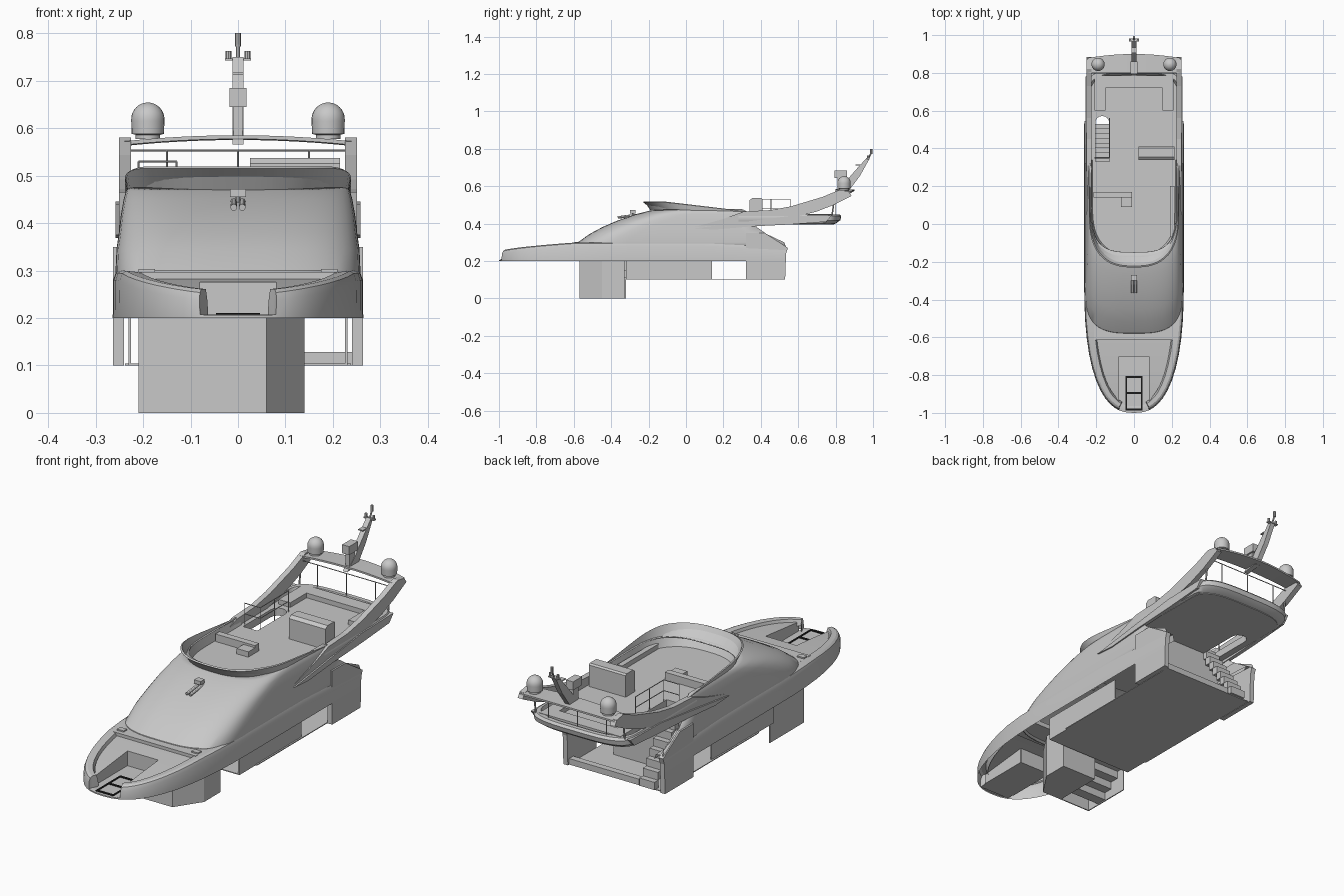
import bpy, bmesh, math
from mathutils import Vector

old = bpy.data.objects.get("Cube")
if old:
    bpy.data.objects.remove(old, do_unlink=True)


def material(name, v):
    m = bpy.data.materials.new(name)
    m.use_nodes = True
    m.diffuse_color = (v, v, v, 1)
    m.node_tree.nodes["Principled BSDF"].inputs["Base Color"].default_value = (v, v, v, 1)
    return m


GREY = material("light grey", 0.58)
BLACK = material("black trim", 0.01)


def finish(name, bm, mat=GREY, smooth=True):
    bmesh.ops.recalc_face_normals(bm, faces=bm.faces)
    me = bpy.data.meshes.new(name)
    bm.to_mesh(me)
    bm.free()
    me.materials.append(mat)
    ob = bpy.data.objects.new(name, me)
    bpy.context.collection.objects.link(ob)
    if smooth:
        bpy.ops.object.select_all(action="DESELECT")
        ob.select_set(True)
        bpy.context.view_layer.objects.active = ob
        bpy.ops.object.shade_smooth_by_angle(angle=math.radians(30))
    return ob


def box(name, x0, x1, y0, y1, z0, z1, mat=GREY):
    return prism(name, [(x0, y0), (x1, y0), (x1, y1), (x0, y1)], z0, z1, "z", mat)


def prism(name, pts, lo, hi, axis="z", mat=GREY):
    """Extrude a 2D outline: (x, y) along z, or (y, z) along x."""
    bm = bmesh.new()
    place = (lambda p: (p[0], p[1], lo)) if axis == "z" else (lambda p: (lo, p[0], p[1]))
    face = bm.faces.new([bm.verts.new(place(p)) for p in pts])
    ext = bmesh.ops.extrude_face_region(bm, geom=[face])
    vec = Vector((0, 0, hi - lo)) if axis == "z" else Vector((hi - lo, 0, 0))
    bmesh.ops.translate(bm, vec=vec, verts=[g for g in ext["geom"] if isinstance(g, bmesh.types.BMVert)])
    return finish(name, bm, mat, False)


def loft(name, rows, thick=0, closed=False):
    bm = bmesh.new()
    grid = [[bm.verts.new(p) for p in r] for r in rows]
    n = len(rows[0])
    for a, b in zip(grid, grid[1:]):
        for i in range(n if closed else n - 1):
            j = (i + 1) % n
            bm.faces.new((a[i], a[j], b[j], b[i]))
    ob = finish(name, bm)
    if thick:
        mod = ob.modifiers.new("thickness", "SOLIDIFY")
        mod.thickness, mod.offset = thick, -1
    return ob


def bar(name, a, b, r, sides=8):
    a, b = Vector(a), Vector(b)
    bm = bmesh.new()
    rot = (b - a).to_track_quat("Z", "Y").to_matrix().to_4x4()
    rot.translation = (a + b) / 2
    bmesh.ops.create_cone(bm, cap_ends=True, segments=sides, radius1=r, radius2=r,
                          depth=(b - a).length, matrix=rot)
    return finish(name, bm)


def lathe(name, profile, x, y, n=24):
    rows = [[(x + r * math.cos(2 * math.pi * i / n), y + r * math.sin(2 * math.pi * i / n), z)
             for i in range(n)] for r, z in profile]
    return loft(name, rows, closed=True)


ANGLES = [0, 5, 9, 13, 13.4, 18, 24, 30, 37, 45, 53, 61, 69, 77, 84, 90]


def contour(z, front, w, aft, depth, n, flip=1):
    """U-shaped plan outline, rounded at the front; z is a number or a function."""
    base = front + depth
    half = []
    for a in ANGLES:
        s, c = math.sin(math.radians(a)), max(0, math.cos(math.radians(a)))
        half.append((w * s ** (2 / n), base - depth * c ** (2 / n)))
    half += [(w, base + (aft - base) * k / 6) for k in range(1, 7)]
    line = [(-x, y) for x, y in reversed(half[1:])] + half
    return [(x, y * flip, z(x / w, y) if callable(z) else z) for x, y in line]


def rim(y):
    t = min(1, max(0, (y + 1) / 0.42))
    return 0.25 + 0.05 * t ** 0.6 - 0.05 * max(0, y - 0.1)


# Hull band with a broad raised bow rim, notched at the centre for the anchor well
def rim_row(drop, low):
    return lambda u, y: low if abs(u) < 0.306 and y < -0.9 else rim(y) - drop


loft("hull_band", [
    contour(0.2, -1, 0.264, 0.53, 0.7, 2.5),
    contour(rim_row(0.02, 0.206), -1, 0.263, 0.535, 0.7, 2.5),
    contour(rim_row(0.005, 0.207), -0.993, 0.258, 0.535, 0.7, 2.5),
    contour(rim_row(0, 0.207), -0.982, 0.248, 0.535, 0.69, 2.5),
    contour(rim_row(0.003, 0.207), -0.965, 0.218, 0.535, 0.67, 2.5),
    contour(rim_row(0.03, 0.203), -0.955, 0.207, 0.53, 0.655, 2.5)])


# Foredeck and anchor well
def deck_half(y):
    return max(0.082, 0.21 * (1 - (max(0, -0.3 - y) / 0.655) ** 2.5) ** 0.4)


fore = [-0.945 + 0.245 * i / 8 for i in range(9)]
for s, side in ((1, "left"), (-1, "right")):
    loft("foredeck_" + side, [[(s * 0.08, y, rim(y) - 0.015), (s * deck_half(y), y, rim(y) - 0.015)] for y in fore])
    prism("well_wall_" + side, [(-0.95, 0.203), (-0.7, 0.203), (-0.7, 0.276), (-0.95, 0.249)],
          s * 0.08, s * 0.084, "x")
    box("deck_cleat_" + side, s * 0.175, s * 0.21, -0.595, -0.57, 0.295, 0.303)
loft("foredeck_aft", [[(-deck_half(y), y, rim(y) - 0.015), (deck_half(y), y, rim(y) - 0.015)]
                      for y in (-0.7, -0.65, -0.6, -0.55, -0.5)])
box("cabin_step", -0.212, 0.212, -0.615, -0.48, 0.275, 0.297)
box("well_floor", -0.08, 0.08, -0.985, -0.7, 0.203, 0.207)
box("well_back", -0.08, 0.08, -0.702, -0.697, 0.203, 0.276)
for y in (-0.982, -0.895, -0.81):
    box("hatch_crossbar", -0.046, 0.046, y - 0.006, y + 0.006, 0.207, 0.21, BLACK)
for x in (-0.042, 0.042):
    box("hatch_side", x - 0.004, x + 0.004, -0.982, -0.81, 0.207, 0.21, BLACK)

# Cabin shell, with sloping windscreen and raked aft edge: height, front, half width, aft
SHELL = [(0.265, -0.59, 0.258, 0.54), (0.3, -0.578, 0.258, 0.525), (0.345, -0.515, 0.256, 0.43),
         (0.38, -0.45, 0.251, 0.38), (0.415, -0.37, 0.247, 0.36), (0.45, -0.27, 0.241, 0.34),
         (0.468, -0.2, 0.236, 0.32), (0.477, -0.15, 0.228, 0.3)]
loft("cabin_shell", [contour(z, f, w, a, 0.25, 3.2) for z, f, w, a in SHELL], 0.006)


# Flared coaming round the flybridge
def slope(z):
    return lambda u, y: z - 0.1 * max(0, y + 0.12) * (z - 0.4) / 0.1


loft("flybridge_coaming", [
    contour(slope(0.468), -0.17, 0.231, 0.34, 0.25, 2.6),
    contour(slope(0.515), -0.23, 0.238, 0.34, 0.28, 2.6),
    contour(slope(0.519), -0.222, 0.234, 0.34, 0.28, 2.6),
    contour(0.425, -0.16, 0.218, 0.34, 0.25, 2.6)])

# Flybridge floor with a round-ended stair opening
outline = contour(0, -0.165, 0.222, 0.3, 0.25, 2.6) + contour(0, -0.79, 0.236, -0.32, 0.12, 3.5, -1)[::-1]
floor = prism("flybridge_floor", [p[:2] for p in outline], 0.395, 0.43)
arc = [(-0.168 + 0.037 * math.cos(k * math.pi / 8), 0.535 + 0.037 * math.sin(k * math.pi / 8)) for k in range(9)]
cutter = prism("stair_cutter", [(-0.205, 0.33), (-0.131, 0.33)] + arc, 0.3, 0.5)
cut = floor.modifiers.new("stair_opening", "BOOLEAN")
cut.operation, cut.object, cut.solver = "DIFFERENCE", cutter, "EXACT"
graph = bpy.context.evaluated_depsgraph_get()
opened = bpy.data.meshes.new_from_object(floor.evaluated_get(graph))
floor.modifiers.clear()
floor.data = opened
bpy.data.objects.remove(cutter, do_unlink=True)

# Aft overhang bulwark
loft("aft_bulwark", [contour(z, f, w, -0.28, 0.12, 3.5, -1) for z, f, w in (
    (0.395, -0.77, 0.232), (0.4, -0.8, 0.246), (0.418, -0.825, 0.254), (0.44, -0.83, 0.252),
    (0.45, -0.82, 0.247), (0.45, -0.8, 0.236), (0.425, -0.785, 0.23))])

# Side wings, lips and stern quarters
WING = [(0.05, 0.383), (0.2, 0.425), (0.31, 0.465), (0.45, 0.472), (0.56, 0.492), (0.73, 0.543), (0.82, 0.58),
        (0.87, 0.572), (0.885, 0.548), (0.79, 0.5), (0.7, 0.465), (0.6, 0.44), (0.35, 0.4)]
LIP = [(0.05, 0.375), (0.3, 0.408), (0.55, 0.44), (0.78, 0.445), (0.75, 0.41), (0.55, 0.395), (0.35, 0.385), (0.15, 0.368)]
for s, side in ((1, "left"), (-1, "right")):
    prism("arch_wing_" + side, WING, s * 0.225, s * 0.251, "x")
    prism("side_lip_" + side, LIP, s * 0.24, s * 0.258, "x")
    prism("stern_quarter_" + side, [(0.32, 0.1), (0.53, 0.1), (0.535, 0.24), (0.545, 0.27), (0.42, 0.35), (0.32, 0.35)],
          s * 0.24, s * 0.263, "x")
    box("lower_side_wall_" + side, s * 0.225, s * 0.231, -0.32, 0.14, 0.1, 0.21)
    bar("wing_post_" + side, (s * 0.23, 0.78, 0.44), (s * 0.23, 0.79, 0.51), 0.004)
    box("side_lounge_" + side, s * 0.15, s * 0.21, 0.6, 0.72, 0.43, 0.452)
    # Satellite domes
    lathe("dome_" + side, [(0, 0.577), (0.026, 0.577), (0.026, 0.586), (0.034, 0.588), (0.035, 0.615)] +
          [(0.035 * math.cos(a), 0.619 + 0.035 * math.sin(a)) for a in [k * math.pi / 16 for k in range(9)]],
          s * 0.19, 0.845)

# Arch roof plate
span = [-0.245 + 0.49 * i / 12 for i in range(13)]
arch = [[(x, y, 0.585 - 0.22 * x * x + dz) for y, dz in
         ((0.8, 0), (0.9 - 0.35 * x * x, -0.002), (0.9 - 0.35 * x * x, -0.01), (0.8, -0.008))] for x in span]
loft("arch_roof", arch, closed=True)

# Mast with radar and lights
prism("mast", [(0.79, 0.565), (0.87, 0.575), (0.93, 0.655), (0.98, 0.745), (0.965, 0.75), (0.91, 0.69), (0.85, 0.62)],
      -0.012, 0.012, "x")
box("radar_box", -0.018, 0.018, 0.795, 0.86, 0.645, 0.685)
box("radar_pedestal", -0.01, 0.01, 0.81, 0.845, 0.58, 0.645)
box("mast_spreader", -0.012, 0.012, 0.905, 0.955, 0.712, 0.717)
box("mast_crossbar", -0.027, 0.027, 0.965, 0.982, 0.742, 0.747)
for x in (-0.02, 0.02):
    bar("mast_light", (x, 0.974, 0.747), (x, 0.974, 0.763), 0.006)
bar("mast_pole", (0, 0.972, 0.74), (0, 0.988, 0.775), 0.004)
bar("top_light", (0, 0.99, 0.772), (0, 0.99, 0.8), 0.006)

# Flybridge furniture and rails
prism("bar_console", [(0.34, 0.43), (0.41, 0.43), (0.41, 0.53), (0.403, 0.537), (0.355, 0.537), (0.34, 0.525)],
      0.025, 0.215, "x")
box("helm_counter", -0.215, -0.01, 0.14, 0.17, 0.43, 0.465)
box("helm_seat", -0.07, -0.01, 0.09, 0.14, 0.43, 0.455)
box("side_sofa", 0.19, 0.215, -0.07, 0.2, 0.43, 0.452)
box("aft_lounge", -0.21, 0.21, 0.72, 0.785, 0.43, 0.452)
for z in (0.48, 0.53):
    bar("stair_rail", (-0.13, 0.35, z), (-0.13, 0.56, z), 0.002)
    bar("stair_rail_end", (-0.21, 0.35, z), (-0.13, 0.35, z), 0.002)
for x, y in ((-0.21, 0.35), (-0.13, 0.35), (-0.13, 0.455), (-0.13, 0.56)):
    bar("stair_rail_post", (x, y, 0.43), (x, y, 0.53), 0.002)
bar("aft_rail", (-0.225, 0.8, 0.553), (0.225, 0.8, 0.553), 0.002)
for x in (-0.15, 0, 0.15):
    bar("aft_rail_post", (x, 0.8, 0.445), (x, 0.8, 0.553), 0.002)

# Twin horns on the windscreen
box("horn_light", -0.017, 0.017, -0.3, -0.27, 0.455, 0.472)
bar("horn_stem", (0, -0.285, 0.43), (0, -0.285, 0.457), 0.005)
for x in (-0.009, 0.009):
    bar("horn", (x, -0.365, 0.433), (x, -0.27, 0.445), 0.007, 12)

# Lower deck, aft wall and stern sill
box("salon_floor", -0.238, 0.238, -0.2, 0.52, 0.1, 0.104)
box("aft_wall", -0.24, 0.24, 0.33, 0.336, 0.2, 0.396)
box("aft_door", -0.13, 0.14, 0.33, 0.336, 0.104, 0.2)
box("stern_sill", -0.12, 0.24, 0.49, 0.52, 0.1, 0.128)
for i in range(8):
    y, z = 0.53 - 0.025 * i, 0.104 + 0.037 * i
    box("aft_step", -0.208, -0.13, y - 0.03, y, z, z + 0.036)

# Forward stairwell below deck
prism("stairwell_block", [(-0.045, -0.57), (0.06, -0.57), (0.14, -0.45), (0.14, -0.33), (-0.045, -0.33)], 0, 0.21)
box("stairwell_front", -0.21, -0.045, -0.57, -0.565, 0, 0.21)
box("stairwell_side", -0.21, -0.205, -0.57, -0.32, 0, 0.21)
for i in range(5):
    y, z = -0.5 + 0.045 * i, 0.005 + 0.036 * i
    box("forward_step", -0.205, -0.045, y, y + 0.05, z, z + 0.036)
box("lobby_floor", -0.225, 0.225, -0.32, -0.2, 0.1, 0.104)
